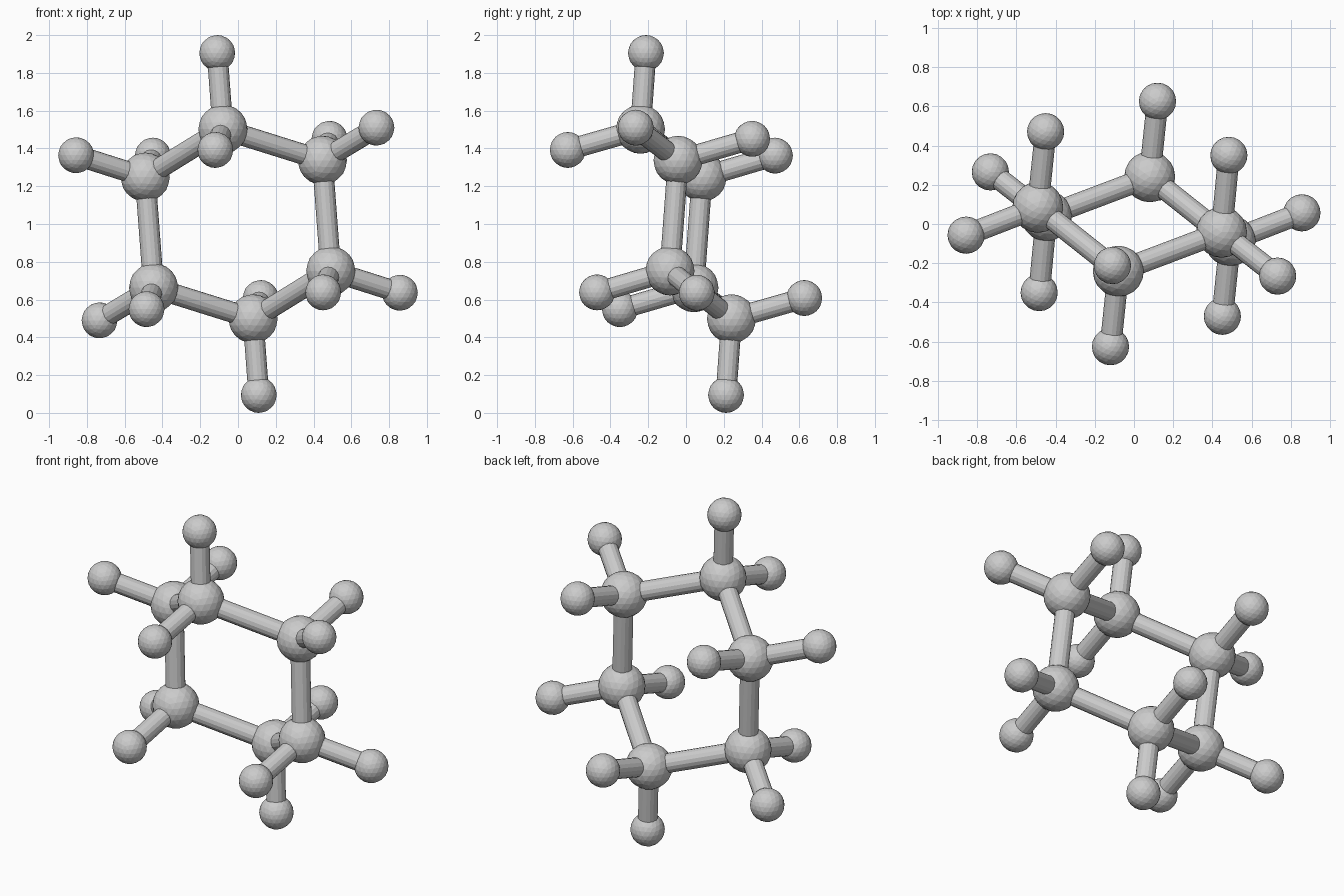
import bpy
from mathutils import Vector

if "Cube" in bpy.data.objects:
    bpy.data.objects.remove(bpy.data.objects["Cube"])

CENTRE = Vector((0, 0, 1))
RING_R, OUTER_R, ROD_R = 0.13, 0.095, 0.055


def ball(name, pos, radius):
    bpy.ops.mesh.primitive_ico_sphere_add(subdivisions=3, radius=radius, location=pos)
    bpy.context.object.name = name


def rod(name, a, b):
    d = b - a
    bpy.ops.mesh.primitive_cylinder_add(vertices=16, radius=ROD_R, depth=d.length,
                                        location=(a + b) / 2)
    ob = bpy.context.object
    ob.name = name
    ob.rotation_mode = 'QUATERNION'
    ob.rotation_quaternion = d.to_track_quat('Z', 'Y')


# Half of the ring: each large ball with its two small outer balls
half = [
    ((-0.08, -0.241, 1.502), [(-0.11, -0.212, 1.905), (-0.12, -0.626, 1.392)]),
    ((0.447, -0.042, 1.337), [(0.733, -0.266, 1.51), (0.484, 0.35, 1.451)]),
    ((0.491, -0.085, 0.752), [(0.857, 0.057, 0.636), (0.451, -0.471, 0.638)]),
]
half = [(Vector(c), [Vector(h) for h in hs]) for c, hs in half]

# The other half is the point reflection through the centre
ring = half + [(2 * CENTRE - c, [2 * CENTRE - h for h in hs]) for c, hs in half]

for i, (c, hs) in enumerate(ring):
    ball(f"ring_ball_{i + 1}", c, RING_R)
    rod(f"ring_rod_{i + 1}", c, ring[(i + 1) % 6][0])
    for j, h in enumerate(hs):
        ball(f"outer_ball_{i + 1}_{j + 1}", h, OUTER_R)
        rod(f"outer_rod_{i + 1}_{j + 1}", c, h)
